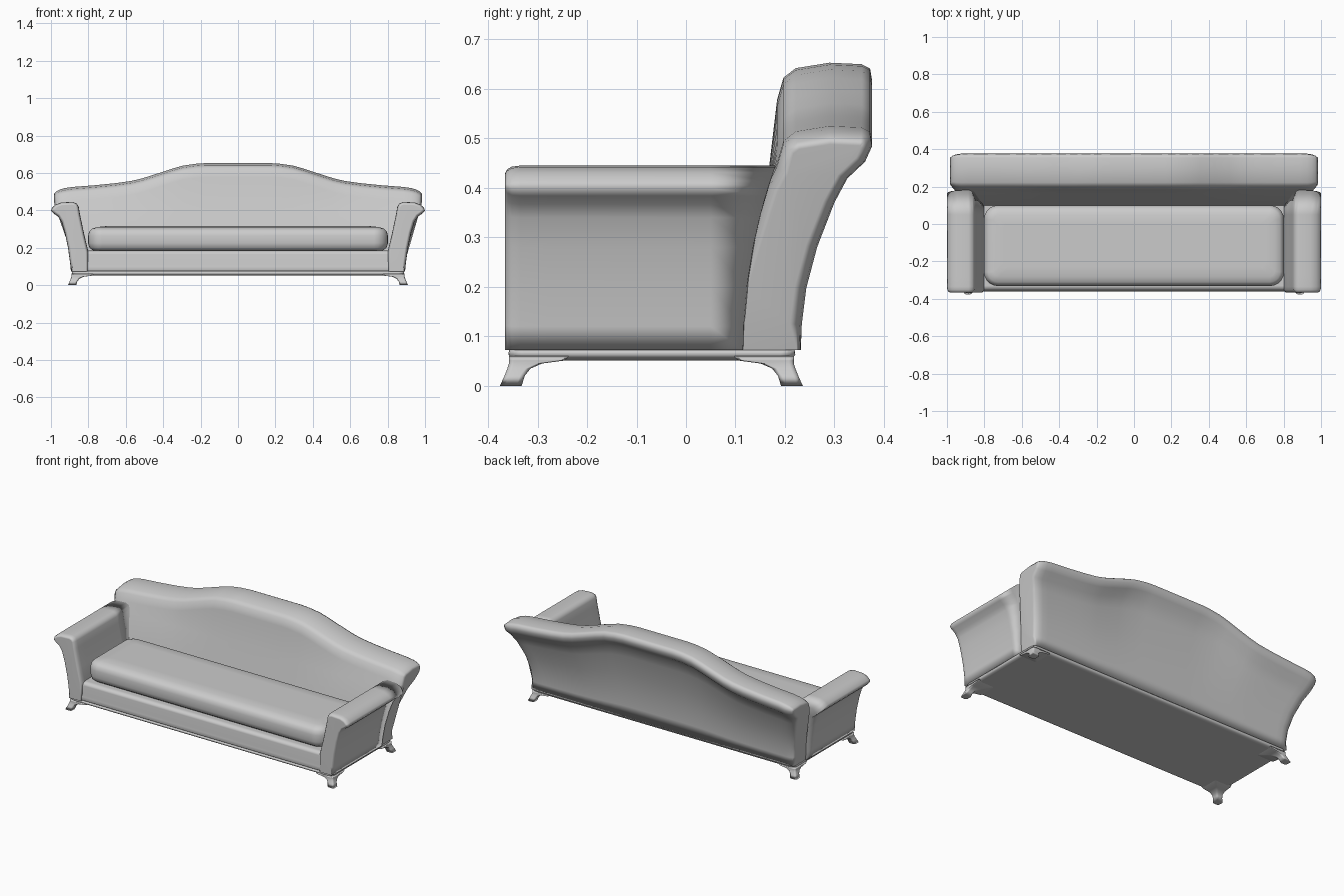
import bpy, bmesh, math

if "Cube" in bpy.data.objects:
    bpy.data.objects.remove(bpy.data.objects["Cube"])


def loft(name, rings, bevel=0.0):
    """Skin closed rings of points, cap both ends, smooth-shade."""
    bm = bmesh.new()
    vs = [[bm.verts.new(p) for p in r] for r in rings]
    n = len(vs[0])
    for a, b in zip(vs, vs[1:]):
        for i in range(n):
            bm.faces.new((a[i], a[(i + 1) % n], b[(i + 1) % n], b[i]))
    bm.faces.new(vs[0])
    bm.faces.new(vs[-1])
    bmesh.ops.recalc_face_normals(bm, faces=bm.faces)
    me = bpy.data.meshes.new(name)
    bm.to_mesh(me)
    bm.free()
    for p in me.polygons:
        p.use_smooth = True
    ob = bpy.data.objects.new(name, me)
    bpy.context.collection.objects.link(ob)
    if bevel:
        m = ob.modifiers.new("Bevel", 'BEVEL')
        m.width, m.segments = bevel, 3
        m.limit_method, m.angle_limit = 'ANGLE', math.radians(50)
    ob.modifiers.new("Normals", 'WEIGHTED_NORMAL')
    return ob


def inset(poly, d):
    """Move a 2D outline inward by d, keeping its floor line level."""
    n = len(poly)
    area = sum(poly[i - 1][0] * poly[i][1] - poly[i][0] * poly[i - 1][1] for i in range(n))
    s = 1 if area > 0 else -1
    out = []
    for i, (a, b) in enumerate(poly):
        p, q = poly[i - 1], poly[(i + 1) % n]
        tx, ty = q[0] - p[0], q[1] - p[1]
        l = math.hypot(tx, ty)
        nb = b if b < 0.08 else b + s * tx / l * d
        out.append((a - s * ty / l * d, nb))
    return out


def rounded_rect(cx, cy, hx, hy, r, z, seg=5):
    pts = []
    for k, (sx, sy) in enumerate(((1, 1), (-1, 1), (-1, -1), (1, -1))):
        for j in range(seg + 1):
            t = (k + j / seg) * math.pi / 2
            pts.append((cx + sx * (hx - r) + r * math.cos(t),
                        cy + sy * (hy - r) + r * math.sin(t), z))
    return pts


def interp(table, x):
    for (x0, y0), (x1, y1) in zip(table, table[1:]):
        if x <= x1:
            return y0 + (y1 - y0) * max(0, x - x0) / (x1 - x0)
    return table[-1][1]


Z0 = 0.072

# Plinth under the body
loft("plinth", [rounded_rect(0, -0.069, hx, hy, 0.03, z) for hx, hy, z in
                ((0.865, 0.27, 0.051), (0.882, 0.284, 0.056), (0.889, 0.29, 0.063), (0.887, 0.288, 0.076))])

# Splayed legs: outer and inner offsets from the foot's outer corner, by height
levels = ((0.0, 0.0, 0.044), (0.02, 0.009, 0.05), (0.035, 0.015, 0.062),
          (0.045, 0.018, 0.085), (0.051, 0.018, 0.13), (0.06, 0.018, 0.14))
for sx, side in ((-1, "left"), (1, "right")):
    for sy, yo, end in ((-1, -0.376, "front"), (1, 0.236, "back")):
        rings = []
        for z, o, i in levels:
            c, h = (o + i) / 2, (i - o) / 2
            rings.append(rounded_rect(sx * (0.909 - c), yo - sy * c, h, h, 0.01, z, 3))
        loft(f"{end}_leg_{side}", rings)

# Seat frame and front rail
loft("seat_frame", [rounded_rect(0, -0.08, 0.87 - d, 0.28 - d, 0.03, z) for z, d in
                    ((Z0, 0.006), (0.08, 0), (0.10, 0), (0.11, 0.004), (0.165, 0.006), (0.178, 0.012), (0.186, 0.03))])

# Seat cushion
loft("seat_cushion", [rounded_rect(0, -0.116, 0.802 - d, 0.216 - d, max(0.075 - d, 0.03), z) for z, d in
                      ((0.182, 0.05), (0.187, 0.025), (0.2, 0.008), (0.225, 0), (0.265, 0),
                       (0.288, 0.007), (0.302, 0.022), (0.311, 0.05), (0.316, 0.1))])

# Rolled arms: front outline carried backwards, front edge rounded
arm = [(0.80, Z0), (0.80, 0.18), (0.822, 0.27), (0.845, 0.38), (0.852, 0.42), (0.863, 0.437),
       (0.885, 0.445), (0.945, 0.442), (0.975, 0.431), (0.994, 0.414), (1.0, 0.399), (0.987, 0.384),
       (0.962, 0.367), (0.944, 0.34), (0.926, 0.28), (0.909, 0.2), (0.898, 0.12), (0.893, Z0)]
for sx, side in ((-1, "left"), (1, "right")):
    rings = [[(sx * x, y, z) for x, z in inset(arm, d)] for y, d in
             ((-0.366, 0.016), (-0.362, 0.008), (-0.352, 0.002), (-0.335, 0.0), (-0.28, 0.0), (0.05, 0.0))]
    rings.append([(sx * x, 0.115 + 0.065 * ((z - Z0) / 0.37) ** 2, z) for x, z in arm])
    loft(f"arm_{side}", rings)


# Camel back: side outline lofted across the width with a varying crest
def back_section(top):
    k = top - 0.10 - Z0
    return [(0.09, Z0), (0.10, 0.2), (0.163, 0.40), (0.184, top - 0.075), (0.197, top - 0.03),
            (0.222, top - 0.011), (0.29, top), (0.355, top - 0.003), (0.372, top - 0.012),
            (0.376, top - 0.035), (0.362, top - 0.066), (0.326, top - 0.10),
            (0.30, Z0 + 0.86 * k), (0.265, Z0 + 0.6 * k), (0.243, Z0 + 0.36 * k),
            (0.234, Z0 + 0.15 * k), (0.232, Z0)]


crest = [(0, 0.653), (0.17, 0.653), (0.23, 0.649), (0.30, 0.639), (0.36, 0.622), (0.44, 0.596),
         (0.52, 0.571), (0.58, 0.557), (0.66, 0.546), (0.78, 0.534), (0.9, 0.525), (0.94, 0.519), (1.0, 0.512)]
flare = [(0.07, 0.888), (0.2, 0.9), (0.28, 0.918), (0.34, 0.936), (0.38, 0.955), (0.42, 0.978), (0.44, 0.985)]
half = [(u, 0.0) for u, _ in crest[1:-1]] + [(0.965, 0.004), (0.985, 0.011), (1.0, 0.024)]
stations = [(-u, d) for u, d in reversed(half)] + [(0, 0.0)] + half
rings = []
for u, d in stations:
    sec = inset(back_section(interp(crest, abs(u))), d)
    rings.append([(u * interp(flare, z), y, z) for y, z in sec])
loft("backrest", rings)
